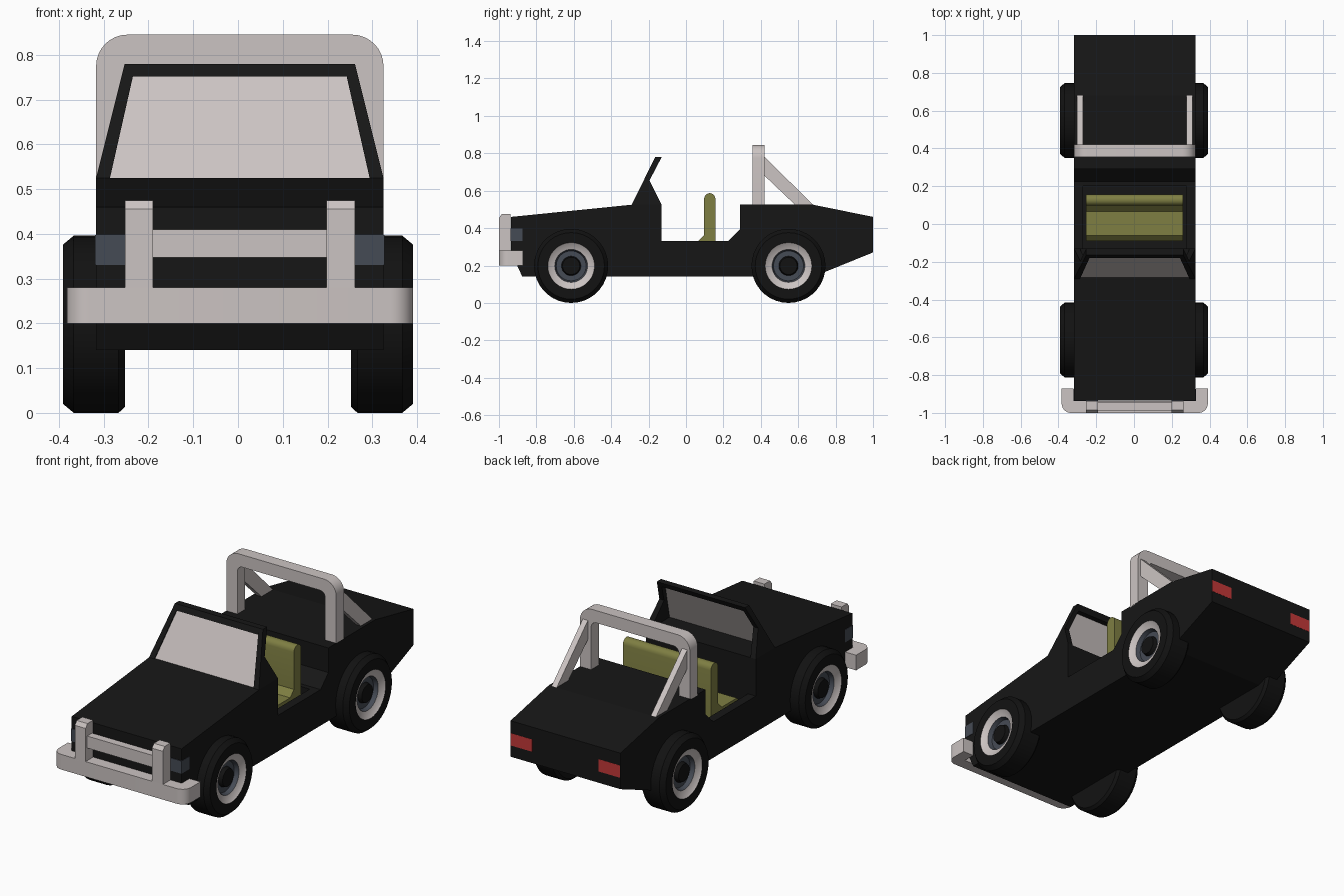
import bpy, bmesh, math

if "Cube" in bpy.data.objects:
    bpy.data.objects.remove(bpy.data.objects["Cube"])

CX = 0.004  # body centre line


def material(name, rgb):
    m = bpy.data.materials.new(name)
    m.diffuse_color = (*rgb, 1)
    m.use_nodes = True
    m.node_tree.nodes["Principled BSDF"].inputs["Base Color"].default_value = m.diffuse_color
    return m


BLACK = material("black_paint", (0.008, 0.008, 0.008))
RUBBER = material("rubber", (0.006, 0.006, 0.006))
STEEL = material("pale_steel", (0.60, 0.55, 0.54))
SLATE = material("slate", (0.06, 0.07, 0.09))
OLIVE = material("olive_vinyl", (0.21, 0.21, 0.055))
RED = material("red_lens", (0.55, 0.04, 0.04))


def finish(name, bm, mats, smooth=None):
    bmesh.ops.recalc_face_normals(bm, faces=bm.faces)
    me = bpy.data.meshes.new(name)
    bm.to_mesh(me)
    bm.free()
    ob = bpy.data.objects.new(name, me)
    bpy.context.collection.objects.link(ob)
    for m in mats:
        me.materials.append(m)
    if smooth:
        bpy.ops.object.select_all(action='DESELECT')
        ob.select_set(True)
        bpy.context.view_layer.objects.active = ob
        bpy.ops.object.shade_smooth_by_angle(angle=math.radians(smooth))
    return ob


def prism(name, pts, axis, lo, hi, mat, smooth=None, warp=None):
    """Extrude a flat outline along an axis, from lo to hi."""
    place = {'x': lambda p, t: (t, p[0], p[1]),
             'y': lambda p, t: (p[0], t, p[1]),
             'z': lambda p, t: (p[0], p[1], t)}[axis]
    bm = bmesh.new()
    a = [bm.verts.new(place(p, lo)) for p in pts]
    b = [bm.verts.new(place(p, hi)) for p in pts]
    bm.faces.new(a)
    bm.faces.new(b[::-1])
    n = len(pts)
    for i in range(n):
        j = (i + 1) % n
        bm.faces.new((a[i], b[i], b[j], a[j]))
    if warp:
        for v in bm.verts:
            v.co = warp(v.co)
    return finish(name, bm, [mat], smooth)


def box(name, x, y, z, mat):
    return prism(name, [(x[0], y[0]), (x[1], y[0]), (x[1], y[1]), (x[0], y[1])],
                 'z', z[0], z[1], mat)


def arc(cx, cy, r, a0, a1, n=8):
    return [(cx + r * math.cos(math.radians(a0 + (a1 - a0) * i / n)),
             cy + r * math.sin(math.radians(a0 + (a1 - a0) * i / n))) for i in range(n + 1)]


# body tub with a hollow cabin
W = 0.321
body = prism("body", [(-0.935, 0.46), (-0.29, 0.525), (-0.13, 0.525), (-0.13, 0.33),
                      (0.225, 0.33), (0.29, 0.395), (0.29, 0.525), (0.68, 0.525),
                      (1.0, 0.46), (1.0, 0.27), (0.68, 0.14), (-0.875, 0.14),
                      (-0.935, 0.27)], 'x', CX - W, CX + W, BLACK)
cutter = box("cabin_cutter", (CX - 0.275, CX + 0.275), (-0.13, 0.2), (0.2, 0.6), BLACK)
cutter.hide_render = True
cutter.hide_viewport = False
mod = body.modifiers.new("cabin", 'BOOLEAN')
mod.object = cutter
mod.operation = 'DIFFERENCE'
mod.solver = 'EXACT'
bpy.context.view_layer.objects.active = body
bpy.ops.object.modifier_apply(modifier="cabin")
bpy.data.objects.remove(cutter)


# windshield: pillars, header and glass narrow toward the top
def taper(co):
    k = (W - (co.z - 0.525) * 0.25) / W
    co.x = CX + co.x * k
    return co


for side, s in (("left", -1), ("right", 1)):
    prism(side + "_windshield_pillar",
          [(-0.29, 0.525), (-0.165, 0.78), (-0.13, 0.78), (-0.195, 0.655), (-0.13, 0.525)],
          'x', s * 0.29, s * W, BLACK, warp=taper)
prism("windshield_header", [(-0.179, 0.752), (-0.165, 0.78), (-0.13, 0.78), (-0.144, 0.752)],
      'x', -0.29, 0.29, BLACK, warp=taper)
bm = bmesh.new()
bm.faces.new([bm.verts.new(taper(bm.verts.new(c).co.copy())) for c in
              ((-0.29, -0.283, 0.525), (0.29, -0.283, 0.525),
               (0.29, -0.172, 0.752), (-0.29, -0.172, 0.752))])
bmesh.ops.delete(bm, geom=[v for v in bm.verts if not v.link_faces], context='VERTS')
finish("windshield_glass", bm, [STEEL])

# bench seat
prism("seat", [(-0.09, 0.2), (-0.09, 0.3), (-0.06, 0.33), (0.065, 0.33), (0.097, 0.362)]
      + arc(0.127, 0.557, 0.03, 180, 0) + [(0.157, 0.2)],
      'x', -0.255, 0.259, OLIVE, smooth=30)

# roll bar hoop
o, i, t = 0.251, 0.226, 0.845
hoop = ([(CX - W, 0.52)] + arc(CX - o, t - 0.07, 0.07, 180, 90) + arc(CX + o, t - 0.07, 0.07, 90, 0)
        + [(CX + W, 0.52), (CX + W - 0.065, 0.52)]
        + arc(CX + i, t - 0.095, 0.03, 0, 90) + arc(CX - i, t - 0.095, 0.03, 90, 180)
        + [(CX - W + 0.065, 0.52)])
prism("roll_bar", hoop, 'y', 0.355, 0.42, STEEL, smooth=30)

# front bumper with wrapped, rounded ends
R, E = 0.05, 0.387
prism("front_bumper", arc(CX - E + R, -1 + R, R, 180, 270) + arc(CX + E - R, -1 + R, R, 270, 360)
      + [(CX + E, -0.872), (CX + W + 0.002, -0.872), (CX + W + 0.002, -0.937),
         (CX - W - 0.002, -0.937), (CX - W - 0.002, -0.872), (CX - E, -0.872)],
      'z', 0.2, 0.28, STEEL, smooth=30)
box("guard_crossbar", (CX - 0.2, CX + 0.2), (-0.987, -0.945), (0.347, 0.41), STEEL)

# parts repeated left and right
for side, s in (("left", -1), ("right", 1)):
    def span(a, b):
        return tuple(sorted((CX + s * a, CX + s * b)))
    prism(side + "_roll_bar_strut", [(0.42, 0.78), (0.42, 0.68), (0.585, 0.523), (0.682, 0.523)],
          'x', *span(0.275, 0.305), STEEL)
    prism(side + "_guard_upright", [(-1, 0.27), (-1, 0.455), (-0.985, 0.475), (-0.937, 0.475),
                                    (-0.937, 0.27)], 'x', *span(0.194, 0.257), STEEL)
    box(side + "_headlight", span(0.194, W + 0.002), (-0.938, -0.873), (0.33, 0.397), SLATE)
    box(side + "_tail_light", span(0.194, W - 0.001), (0.98, 1.001), (0.33, 0.395), RED)


# wheels: lathed section of (radius, x, material index of the band that follows)
SECTION = [(0, 0.253, 0), (0.185, 0.253, 0), (0.198, 0.267, 0), (0.198, 0.367, 0),
           (0.178, 0.391, 0), (0.125, 0.391, 1), (0.12, 0.386, 1), (0.088, 0.374, 2),
           (0.08, 0.352, 2), (0.052, 0.352, 0), (0.046, 0.372, 0), (0, 0.372, 0)]


def wheel(name, s, y, n=36):
    bm = bmesh.new()
    rings = []
    for r, x, _ in SECTION:
        if r == 0:
            rings.append([bm.verts.new((s * x, y, 0.198))] * n)
        else:
            rings.append([bm.verts.new((s * x, y + r * math.cos(2 * math.pi * k / n),
                                        0.198 + r * math.sin(2 * math.pi * k / n)))
                          for k in range(n)])
    for j in range(len(rings) - 1):
        a, b = rings[j], rings[j + 1]
        for k in range(n):
            q = (a[k], a[(k + 1) % n], b[(k + 1) % n], b[k])
            f = bm.faces.new(list(dict.fromkeys(q)))
            f.material_index = SECTION[j][2]
    finish(name, bm, [RUBBER, STEEL, SLATE], smooth=25)


for end, y in (("front", -0.614), ("rear", 0.548)):
    for side, s in (("left", -1), ("right", 1)):
        wheel(f"{end}_{side}_wheel", s, y)
